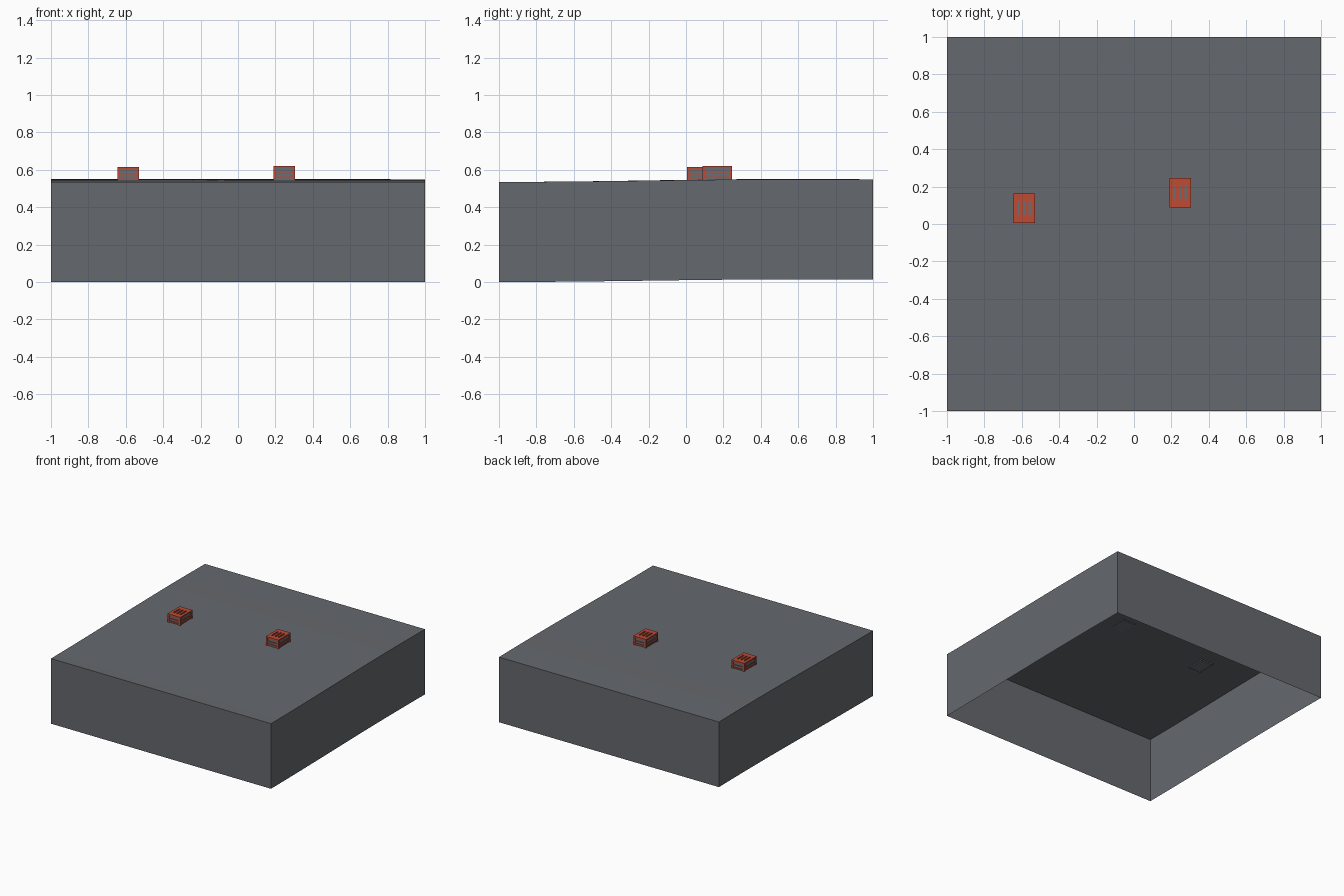
import bpy, bmesh, math
from mathutils import Vector

if "Cube" in bpy.data.objects:
    bpy.data.objects.remove(bpy.data.objects["Cube"], do_unlink=True)


def material(name, rgb):
    m = bpy.data.materials.new(name)
    m.use_nodes = True
    m.diffuse_color = (*rgb, 1)
    m.node_tree.nodes["Principled BSDF"].inputs["Base Color"].default_value = (*rgb, 1)
    return m


slate = material("slate grey", (0.13, 0.14, 0.155))
steel = material("steel grey", (0.14, 0.155, 0.18))
red = material("brick red", (0.52, 0.07, 0.035))


def finish(name, bm, *mats):
    mesh = bpy.data.meshes.new(name)
    bm.to_mesh(mesh)
    bm.free()
    for m in mats:
        mesh.materials.append(m)
    obj = bpy.data.objects.new(name, mesh)
    bpy.context.collection.objects.link(obj)
    return obj


def add_box(bm, low, high, mat=0):
    low, high = Vector(low), Vector(high)
    verts = bmesh.ops.create_cube(bm, size=1)["verts"]
    for v in verts:
        v.co = (low + high) / 2 + v.co * (high - low)
    for f in {f for v in verts for f in v.link_faces}:
        f.material_index = mat


DEPTH = 0.535


def swell(x, y):
    # gentle rise from the front towards the back
    return 0.0075 * (1 - math.cos(math.pi * (y + 1) / 1.6)) * (1 - 0.06 * x)


# Ground: a softly rolling sheet with skirt walls, open underneath
bm = bmesh.new()
bmesh.ops.create_grid(bm, x_segments=16, y_segments=16, size=1)
for v in bm.verts:
    v.co.z = DEPTH + swell(v.co.x, v.co.y)
rim = [e for e in bm.edges if e.is_boundary]
skirt = bmesh.ops.extrude_edge_only(bm, edges=rim)["geom"]
for v in skirt:
    if isinstance(v, bmesh.types.BMVert):
        v.co.z -= DEPTH
bmesh.ops.recalc_face_normals(bm, faces=bm.faces)
ground = finish("ground_block", bm, slate)
bpy.context.view_layer.objects.active = ground
ground.select_set(True)
bpy.ops.object.shade_smooth_by_angle(angle=math.radians(30))
ground.select_set(False)


def crate(name, cx, cy, base):
    hx, hy, tall = 0.058, 0.079, 0.077
    inset, post, rail = 0.006, 0.014, 0.011
    bm = bmesh.new()
    # grey core behind the slats
    add_box(bm, (-hx + inset, -hy + inset, 0), (hx - inset, hy - inset, tall - 0.008), 0)
    # corner posts
    for sx in (-1, 1):
        for sy in (-1, 1):
            x, y = sorted((sx * hx, sx * (hx - post))), sorted((sy * hy, sy * (hy - post)))
            add_box(bm, (x[0], y[0], 0.002), (x[1], y[1], tall - rail), 1)
    # side rails: bottom and middle
    for z, thick in ((0.014, 0.008), (0.037, 0.006)):
        for s in (-1, 1):
            x = sorted((s * hx, s * (hx - inset - 0.002)))
            y = sorted((s * hy, s * (hy - inset - 0.002)))
            add_box(bm, (x[0], post - hy, z), (x[1], hy - post, z + thick), 1)
            add_box(bm, (post - hx, y[0], z), (hx - post, y[1], z + thick), 1)
    # lid frame
    slot_x, slot_y = 0.036, 0.039
    z0 = tall - rail
    for s in (-1, 1):
        y = sorted((s * hy, s * slot_y))
        x = sorted((s * hx, s * slot_x))
        add_box(bm, (-hx, y[0], z0), (hx, y[1], tall), 1)
        add_box(bm, (x[0], -slot_y, z0), (x[1], slot_y, tall), 1)
    # lid slats leaving three slots
    for x in (-0.0145, 0.0145):
        add_box(bm, (x - 0.008, -slot_y, z0), (x + 0.008, slot_y, tall), 1)
    obj = finish(name, bm, steel, red)
    obj.location = (cx, cy, base)


crate("crate_right", -0.587, 0.085, 0.538)
crate("crate_left", 0.248, 0.168, 0.543)
